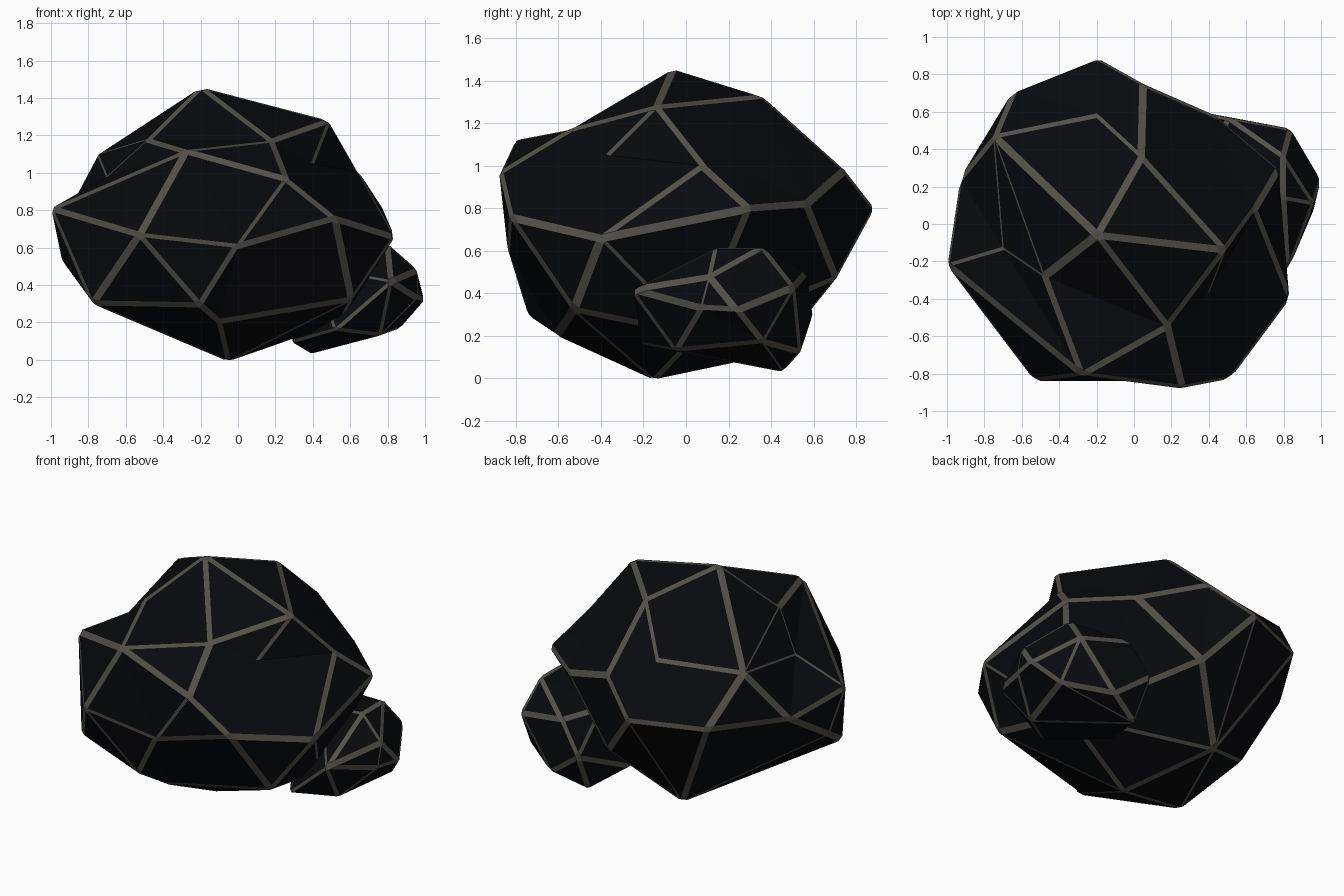
import bpy, bmesh, math
from mathutils import Vector

if "Cube" in bpy.data.objects:
    bpy.data.objects.remove(bpy.data.objects["Cube"])


def material(name, colour):
    m = bpy.data.materials.new(name)
    m.diffuse_color = (*colour, 1)
    m.use_nodes = True
    m.node_tree.nodes["Principled BSDF"].inputs["Base Color"].default_value = m.diffuse_color
    return m


STONE = material("dark_stone", (0.0025, 0.003, 0.004))
WORN = material("worn_edges", (0.09, 0.083, 0.07))


def rock(name, centre, points, chamfer, flips=(), flat=4):
    """Faceted boulder: skin the corners around a centre, merge flat facets, chamfer ridges."""
    c = Vector(centre)
    bm = bmesh.new()
    verts = [bm.verts.new((Vector(p) - c).normalized()) for p in points]
    bmesh.ops.convex_hull(bm, input=verts)
    for v, p in zip(verts, points):
        v.co = Vector(p)
    # turn chosen diagonals so ridges and hollows run the right way
    for i, j in flips:
        e = bm.edges.get((verts[i], verts[j]))
        if e:
            bmesh.ops.rotate_edges(bm, edges=[e])
    bmesh.ops.recalc_face_normals(bm, faces=bm.faces[:])
    bmesh.ops.dissolve_limit(bm, angle_limit=math.radians(flat),
                             verts=bm.verts[:], edges=bm.edges[:])
    # sharper ridges wear wider, hollows stay crisp
    weight = bm.edges.layers.float.new("bevel_weight_edge")
    bm.normal_update()
    for e in bm.edges:
        a = math.degrees(e.calc_face_angle_signed(0))
        e[weight] = min(1, max(0, a / 35)) if a > 8 else 0
    me = bpy.data.meshes.new(name)
    bm.to_mesh(me)
    bm.free()
    me.materials.append(STONE)
    me.materials.append(WORN)
    ob = bpy.data.objects.new(name, me)
    bpy.context.collection.objects.link(ob)
    bev = ob.modifiers.new("worn_edges", 'BEVEL')
    bev.width = chamfer
    bev.segments = 1
    bev.limit_method = 'WEIGHT'
    bev.material = 1
    return ob


# Large boulder: crown, shoulders, waist, underside
rock("large_boulder", (-0.05, 0, 0.68), [
    (-.20, -.06, 1.46), (.49, -.14, 1.28), (.04, .36, 1.33), (.18, -.55, 1.17),
    (-.48, -.28, 1.18), (-.28, -.81, 1.12), (.40, -.37, 1.05), (.65, .08, 1.0),
    (.53, .28, .98), (-.20, .58, 1.08), (-.75, .47, 1.10), (-.70, -.13, .98),
    (.26, -.88, .97), (.52, -.83, .76), (-.53, -.84, .67), (0, -.84, .61),
    (.84, -.40, .66), (.78, .30, .80), (.46, .57, .82), (.05, .75, .98),
    (-.20, .89, .80), (-.65, .71, .79), (-.93, .25, .76), (-1.0, -.22, .81),
    (-.94, -.13, .52), (-.78, -.50, .30), (-.20, -.74, .29), (.61, -.53, .32),
    (-.05, -.15, -.01), (-.27, .42, .11), (.07, .71, .47), (.55, .05, .2),
    (-.10, -.61, .2),
], 0.022, flips=[(0, 5), (2, 10), (4, 14), (11, 14)])

# Small boulder leaning against the right side
rock("small_boulder", (.65, .2, .34), [
    (1.0, .24, .32), (.96, .07, .33), (.96, .11, .48), (.84, .51, .43),
    (.87, .36, .17), (.80, .14, .62), (.80, .36, .62), (.82, -.26, .42),
    (.50, .57, .50), (.60, .54, .12), (.38, .46, .03), (.76, -.05, .13),
    (.28, .15, .09), (.52, -.22, .16), (.40, .30, .50), (.36, .60, .30),
], 0.018)
